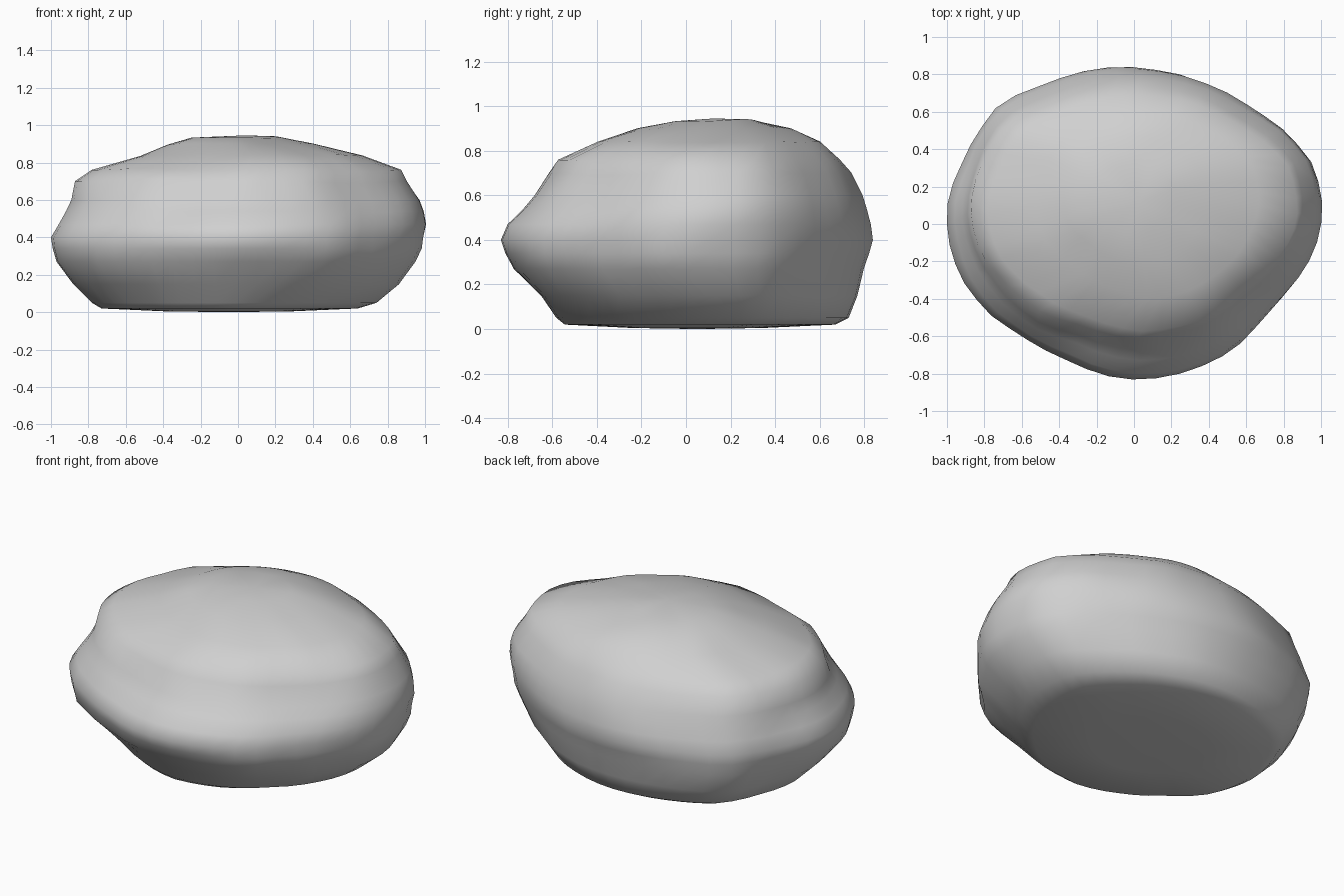
import bpy
import bmesh
from math import sin, cos, tau
from mathutils import Vector, noise

default_cube = bpy.data.objects.get("Cube")
if default_cube:
    bpy.data.objects.remove(default_cube, do_unlink=True)

# Stone colour
stone = bpy.data.materials.new("grey stone")
stone.use_nodes = True
grey = (0.63, 0.63, 0.63, 1)
stone.diffuse_color = grey
stone.node_tree.nodes["Principled BSDF"].inputs["Base Color"].default_value = grey

SEGMENTS = 48
# Horizontal slices: height, left, right, front and back limits
SLICES = [
    (0.005, -0.4, 0.3, -0.25, 0.35),
    (0.02, -0.73, 0.64, -0.55, 0.67),
    (0.05, -0.78, 0.74, -0.59, 0.73),
    (0.15, -0.88, 0.86, -0.67, 0.77),
    (0.27, -0.97, 0.94, -0.79, 0.8),
    (0.34, -0.99, 0.97, -0.82, 0.825),
    (0.4, -1, 0.98, -0.84, 0.84),
    (0.47, -0.96, 1, -0.81, 0.83),
    (0.54, -0.92, 0.99, -0.74, 0.81),
    (0.6, -0.89, 0.97, -0.69, 0.79),
    (0.7, -0.87, 0.9, -0.62, 0.74),
    (0.76, -0.78, 0.87, -0.58, 0.69),
    (0.84, -0.53, 0.67, -0.4, 0.6),
    (0.9, -0.38, 0.4, -0.22, 0.47),
    (0.935, -0.25, 0.22, -0.05, 0.32),
]
# Plan outline relative to an ellipse, at even angles from +x towards +y
OUTLINE = [1, 1.03, 0.98, 0.98, 1, 1.01, 1.025, 1,
           1, 0.985, 0.92, 0.94, 0.99, 0.98, 0.955, 0.965]
# Worn hollows (positive depth) and bulges (negative): centre, radius, depth
HOLLOWS = [
    ((0.05, -0.72, 0.17), 0.25, 0.02),
    ((0.75, -0.45, 0.6), 0.45, 0.045),
    ((0.55, -0.68, 0.25), 0.18, -0.03),
    ((0.95, -0.1, 0.3), 0.22, -0.02),
    ((0.6, 0.6, 0.62), 0.25, 0.015),
    ((-0.6, -0.5, 0.65), 0.35, -0.05),
    ((-0.68, -0.48, 0.22), 0.3, -0.03),
    ((-0.65, 0.6, 0.15), 0.35, -0.04),
    ((-0.75, 0.55, 0.62), 0.35, -0.03),
]
CORE = Vector((0, 0.05, 0.4))


def outline_reach(angle):
    """Blend between neighbouring outline values."""
    place = angle / tau * len(OUTLINE)
    step = int(place)
    blend = place - step
    return OUTLINE[step] * (1 - blend) + OUTLINE[(step + 1) % len(OUTLINE)] * blend


def weathered(point):
    """Push a surface point in or out by the hollows and a gentle noise."""
    outward = (point - CORE).normalized()
    outward.z = max(outward.z, 0)
    shift = 0.012 * noise.noise(point * 4) * min(1, point.z * 6)
    for centre, radius, depth in HOLLOWS:
        near = max(0, 1 - (point - Vector(centre)).length / radius)
        shift -= depth * near * near * (3 - 2 * near)
    return point + outward * shift


# Boulder body: stacked rings, capped at both ends
bm = bmesh.new()
rings = []
for z, left, right, front, back in SLICES:
    ring = []
    for i in range(SEGMENTS):
        angle = tau * i / SEGMENTS
        reach = outline_reach(angle)
        x = (left + right) / 2 + (right - left) / 2 * reach * cos(angle)
        y = (front + back) / 2 + (back - front) / 2 * reach * sin(angle)
        ring.append(bm.verts.new(weathered(Vector((x, y, z)))))
    rings.append(ring)

foot = bm.verts.new((-0.05, 0.05, 0))
crown = bm.verts.new((0.03, 0.12, 0.945))
for i in range(SEGMENTS):
    j = (i + 1) % SEGMENTS
    for low, high in zip(rings, rings[1:]):
        bm.faces.new((low[i], low[j], high[j], high[i]))
    bm.faces.new((foot, rings[0][j], rings[0][i]))
    bm.faces.new((crown, rings[-1][i], rings[-1][j]))

for face in bm.faces:
    face.smooth = True
mesh = bpy.data.meshes.new("boulder")
bm.to_mesh(mesh)
bm.free()
mesh.materials.append(stone)
boulder = bpy.data.objects.new("boulder", mesh)
bpy.context.collection.objects.link(boulder)
